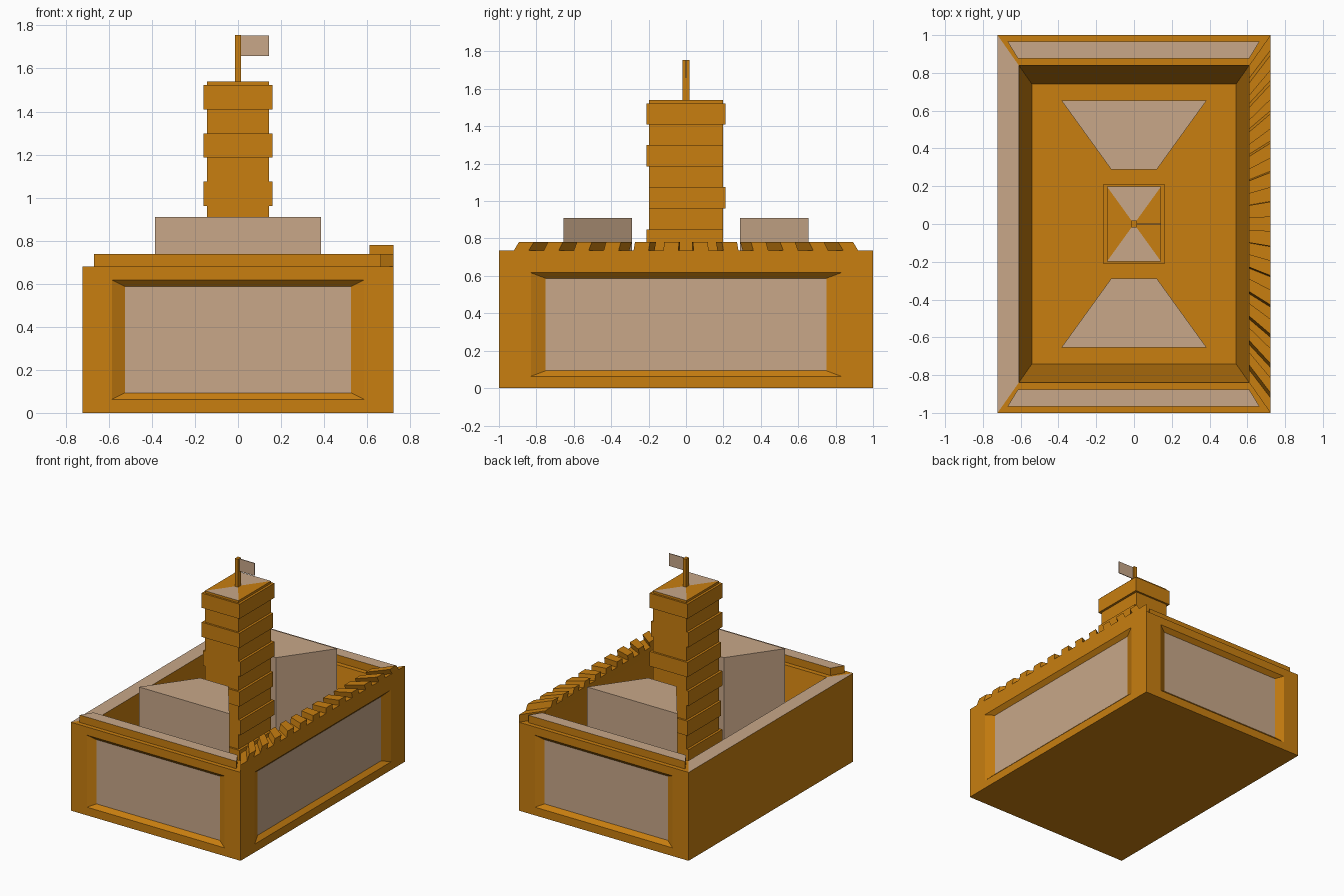
import bpy, bmesh

if "Cube" in bpy.data.objects:
    bpy.data.objects.remove(bpy.data.objects["Cube"])

FLOOR, RIM, STEP, TOOTH = 0.10, 0.68, 0.737, 0.78
HX, HY, IX, IY = 0.7225, 1.0, 0.61, 0.84


def material(name, col):
    m = bpy.data.materials.new(name)
    m.diffuse_color = (*col, 1)
    m.use_nodes = True
    m.node_tree.nodes["Principled BSDF"].inputs["Base Color"].default_value = m.diffuse_color
    return m


MATS = [material("orange", (0.58, 0.21, 0.005)), material("pale", (0.58, 0.39, 0.25))]


def loft(bm, rings, start=None, end=None, mat=0):
    """Join equal rings of points with quads; start/end give cap materials."""
    vs = [[bm.verts.new(p) for p in r] for r in rings]
    n = len(vs[0])
    out = []
    for a, b in zip(vs, vs[1:]):
        for i in range(n):
            j = (i + 1) % n
            f = bm.faces.new((a[i], a[j], b[j], b[i]))
            f.material_index = mat
            out.append(f)
    for ring, m in ((vs[0], start), (vs[-1], end)):
        if m is not None:
            bm.faces.new(ring).material_index = m
    return out


def finish(bm, name):
    bmesh.ops.remove_doubles(bm, verts=bm.verts, dist=1e-4)
    bmesh.ops.recalc_face_normals(bm, faces=bm.faces)
    me = bpy.data.meshes.new(name)
    bm.to_mesh(me)
    bm.free()
    for m in MATS:
        me.materials.append(m)
    ob = bpy.data.objects.new(name, me)
    bpy.context.collection.objects.link(ob)
    return ob


def rect(hx, hy, z):
    return [(-hx, -hy, z), (hx, -hy, z), (hx, hy, z), (-hx, hy, z)]


def prism(bm, low, high, z0, z1, mat=0, top=0):
    loft(bm, [[(x, y, z0) for x, y in low], [(x, y, z1) for x, y in high]], mat, top, mat)


def box(bm, x0, x1, y0, y1, z0, z1, mat=0):
    p = [(x0, y0), (x1, y0), (x1, y1), (x0, y1)]
    prism(bm, p, p, z0, z1, mat, mat)


# Walls: rim, sloping inside and floor, with sunken panels on three sides
bm = bmesh.new()
faces = loft(bm, [rect(HX, HY, RIM), rect(IX, IY, RIM), rect(0.54, 0.74, FLOOR)], None, 0)
faces[3].material_index = 1
bm.faces.new([bm.verts.new(p) for p in rect(HX, HY, 0)])
bm.faces.new([bm.verts.new(p) for p in
              ((-HX, -HY, 0), (-HX, HY, 0), (-HX, HY, RIM), (-HX, -HY, RIM))])


def panel(place, half, hole, inner):
    loft(bm, [[place(u, d, z) for u, z in ((-h, a), (h, a), (h, b), (-h, b))]
              for h, a, b, d in ((half, 0, RIM, 0), (hole, 0.063, 0.617, 0),
                                 (inner, 0.093, 0.587, 0.03))], None, 1)


for s in (-1, 1):
    panel(lambda u, d, z: (u, s * (HY - d), z), HX, 0.585, 0.525)
panel(lambda u, d, z: (HX - d, u, z), HY, 0.83, 0.75)
finish(bm, "walls")

# Raised strips along the front and back rims
for s, name in ((-1, "front_rim"), (1, "back_rim")):
    bm = bmesh.new()
    p = [(-0.67, s * 0.967), (0.665, s * 0.967), (0.61, s * 0.877), (-0.615, s * 0.877)]
    prism(bm, p, p, RIM, STEP, 0, 1)
    finish(bm, name)

# Right rim with a fan of teeth
bm = bmesh.new()
p = [(HX, -HY), (HX, HY), (IX, IY), (IX, -IY)]
prism(bm, p, p, RIM, STEP)
N = 25
for i in range(1, N, 2):
    a, b = -1 + 2 * i / N, -1 + 2 * (i + 1) / N
    low = [(HX, a * HY), (HX, b * HY), (IX, b * IY), (IX, a * IY)]
    shift = -0.03 * (a + b) / 2
    high = [(x, y + shift) for x, y in low]
    prism(bm, low, high, STEP, TOOTH)
finish(bm, "toothed_rim")

# Wedge-shaped blocks in the yard
for s, name in ((-1, "front_block"), (1, "back_block")):
    bm = bmesh.new()
    p = [(-0.385, s * 0.655), (0.385, s * 0.655), (0.12, s * 0.288), (-0.12, s * 0.288)]
    prism(bm, p, p, FLOOR, 0.91, 1, 1)
    finish(bm, name)

# Tower with a four-triangle top running into the pole
TX, TY, TOP = 0.143, 0.198, 1.54
bm = bmesh.new()
faces = loft(bm, [rect(TX, TY, FLOOR), rect(TX, TY, TOP), rect(0.013, 0.018, TOP),
                  rect(0.013, 0.018, 1.755)], 0, 0)
for i in (4, 6):
    faces[i].material_index = 1
finish(bm, "tower_and_pole")

# Stone bands, projecting on chosen sides of the tower
bm = bmesh.new()
E = 0.018
for z, sides in ((1.41, "LRFB"), (1.186, "LRF"), (0.961, "LRB"),
                 (0.735, "LRF"), (0.51, "LRB"), (0.285, "LRF")):
    box(bm, -TX - E * ("L" in sides), TX + E * ("R" in sides),
        -TY - E * 0.8 * ("F" in sides), TY + E * 0.8 * ("B" in sides), z, z + 0.113)
finish(bm, "tower_bands")

# Flag
bm = bmesh.new()
box(bm, 0.012, 0.143, -0.003, 0.003, 1.657, 1.753, 1)
finish(bm, "flag")
